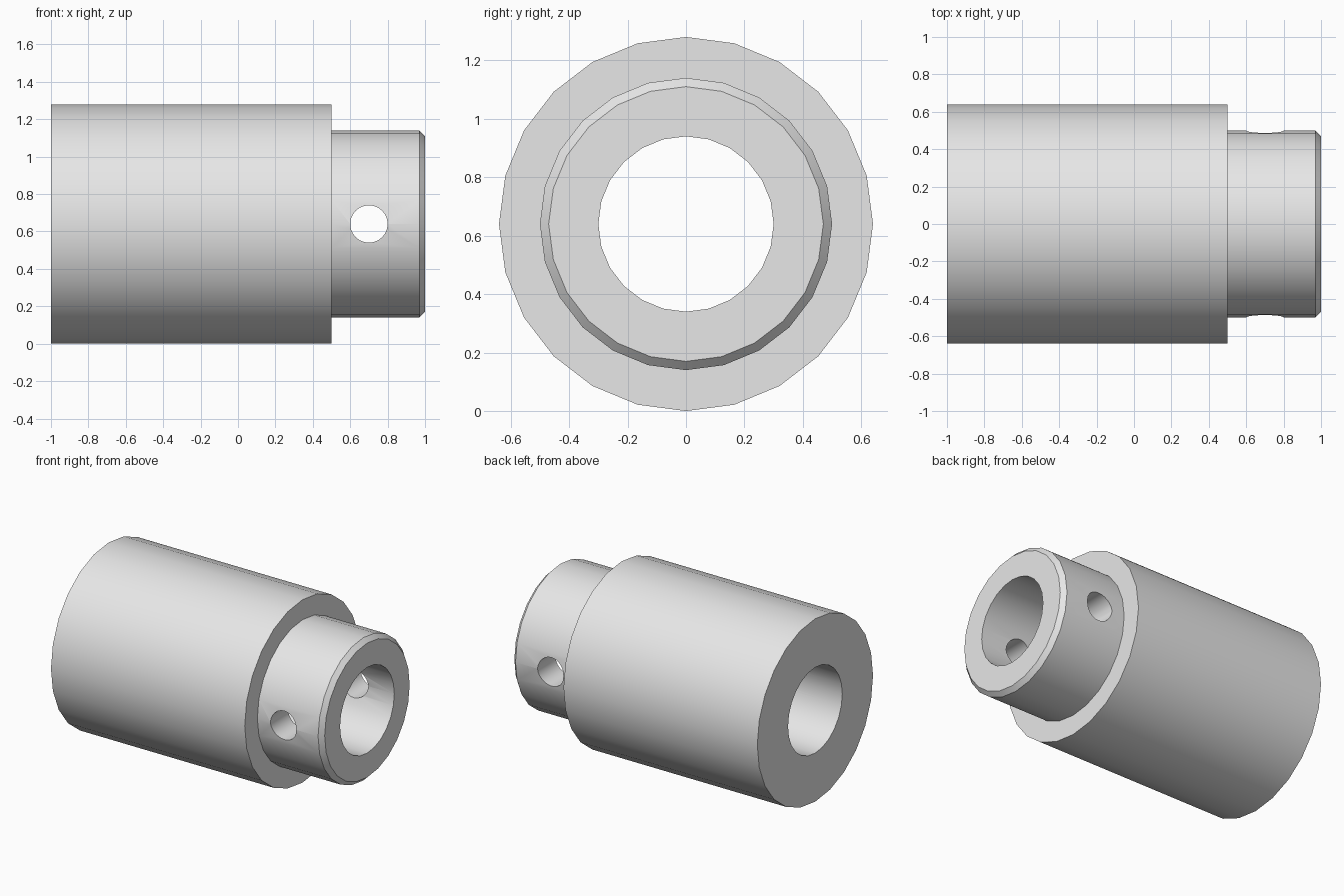
import bpy
import bmesh
from math import pi, radians
from mathutils import Matrix, Vector

SIDES = 24
AXIS_Z = 0.64

if "Cube" in bpy.data.objects:
    bpy.data.objects.remove(bpy.data.objects["Cube"], do_unlink=True)

grey = bpy.data.materials.new("plain grey")
grey.use_nodes = True
colour = (0.8, 0.8, 0.8, 1)
grey.diffuse_color = colour
grey.node_tree.nodes["Principled BSDF"].inputs["Base Color"].default_value = colour


def add_object(name, bm):
    bmesh.ops.recalc_face_normals(bm, faces=bm.faces)
    mesh = bpy.data.meshes.new(name)
    bm.to_mesh(mesh)
    bm.free()
    mesh.materials.append(grey)
    obj = bpy.data.objects.new(name, mesh)
    bpy.context.collection.objects.link(obj)
    return obj


# Stepped sleeve: closed (x, radius) profile spun about the x axis
profile = [(-1, 0.3), (-1, 0.64), (0.5, 0.64), (0.5, 0.5),
           (0.97, 0.5), (1, 0.47), (1, 0.3)]
bm = bmesh.new()
verts = [bm.verts.new((x, 0, AXIS_Z + r)) for x, r in profile]
edges = [bm.edges.new((a, b)) for a, b in zip(verts, verts[1:] + verts[:1])]
bmesh.ops.spin(bm, geom=verts + edges, cent=(0, 0, AXIS_Z), axis=(1, 0, 0),
               angle=2 * pi, steps=SIDES)
bmesh.ops.remove_doubles(bm, verts=bm.verts, dist=0.0001)
sleeve = add_object("stepped_sleeve", bm)

# Cross pin hole through both walls of the spigot
bm = bmesh.new()
bmesh.ops.create_cone(bm, cap_ends=True, segments=SIDES, radius1=0.1, radius2=0.1,
                      depth=1.6, matrix=Matrix.Translation(Vector((0.7, 0, AXIS_Z)))
                      @ Matrix.Rotation(pi / 2, 4, "X"))
cutter = add_object("pin_hole_cutter", bm)
cutter.hide_render = True

cut = sleeve.modifiers.new("pin hole", "BOOLEAN")
cut.operation = "DIFFERENCE"
cut.solver = "EXACT"
cut.object = cutter

# Apply the cut, then smooth the round walls and keep the rims sharp
bpy.ops.object.select_all(action="DESELECT")
sleeve.select_set(True)
bpy.context.view_layer.objects.active = sleeve
bpy.ops.object.modifier_apply(modifier=cut.name)
bpy.data.objects.remove(cutter, do_unlink=True)
bpy.ops.object.shade_smooth_by_angle(angle=radians(30))
